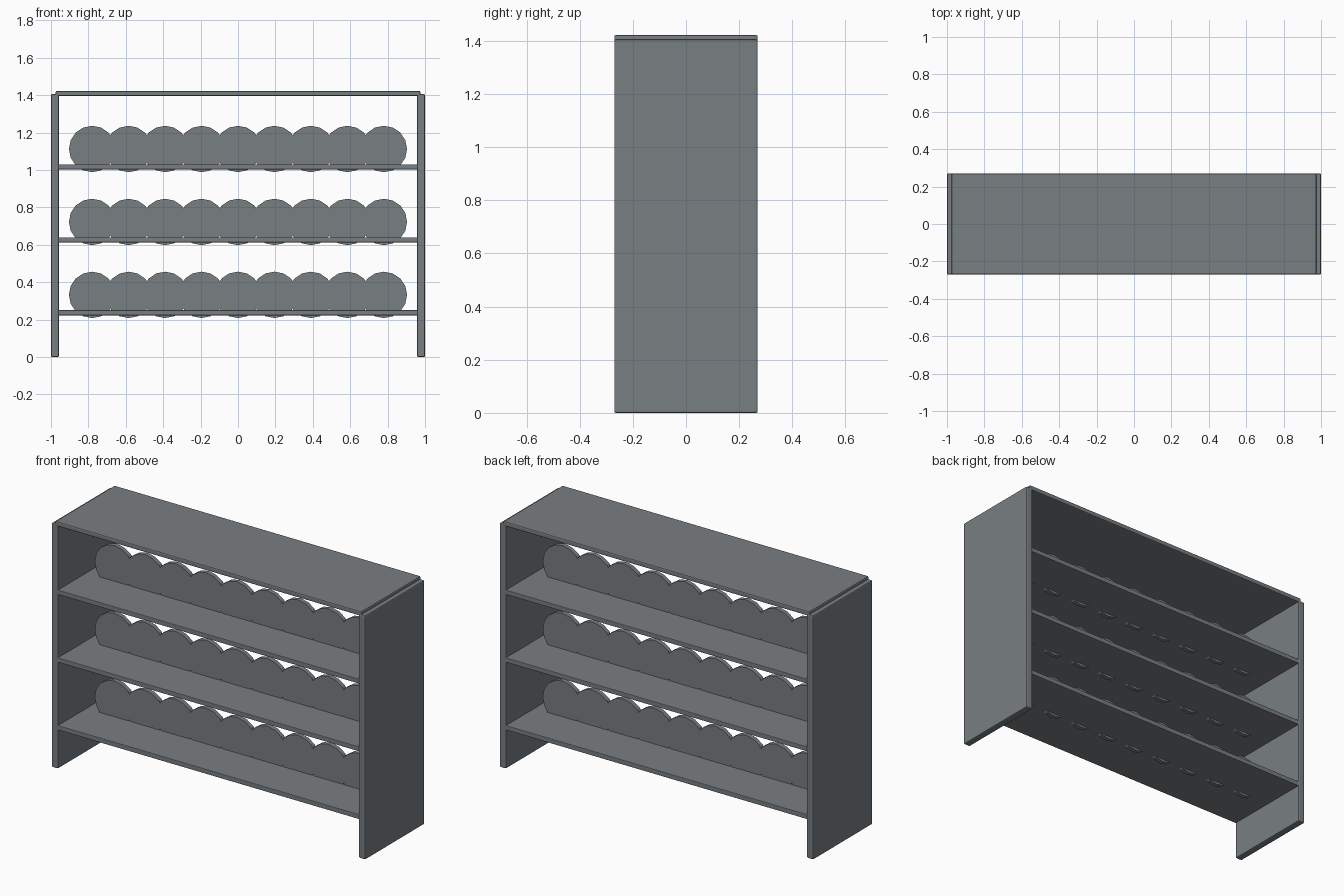
import bpy
import bmesh
import math
from mathutils import Matrix

if "Cube" in bpy.data.objects:
    bpy.data.objects.remove(bpy.data.objects["Cube"])

grey = bpy.data.materials.new("slate_grey")
grey.diffuse_color = (0.19, 0.21, 0.225, 1)
grey.use_nodes = True
grey.node_tree.nodes["Principled BSDF"].inputs["Base Color"].default_value = grey.diffuse_color


def finish(name, bm, bevel=0.0):
    mesh = bpy.data.meshes.new(name)
    bm.to_mesh(mesh)
    bm.free()
    mesh.materials.append(grey)
    obj = bpy.data.objects.new(name, mesh)
    bpy.context.collection.objects.link(obj)
    if bevel:
        mod = obj.modifiers.new("edge_bevel", "BEVEL")
        mod.width = bevel
        mod.segments = 2
    return obj


def board(name, x0, x1, z0, z1, depth=0.54, bevel=0.006):
    bm = bmesh.new()
    size = Matrix.Diagonal((x1 - x0, depth, z1 - z0, 1))
    place = Matrix.Translation(((x0 + x1) / 2, 0, (z0 + z1) / 2))
    bmesh.ops.create_cube(bm, size=1, matrix=place @ size)
    return finish(name, bm, bevel)


def disc(name, x, z, radius=0.124, thickness=0.025):
    bm = bmesh.new()
    place = Matrix.Translation((x, 0, z)) @ Matrix.Rotation(math.pi / 2, 4, "X")
    bmesh.ops.create_cone(bm, cap_ends=True, segments=16, radius1=radius,
                          radius2=radius, depth=thickness, matrix=place)
    return finish(name, bm)


# Side panels and top board
board("left_panel", -1.0, -0.958, 0, 1.405)
board("right_panel", 0.958, 1.0, 0, 1.405)
board("top_board", -0.975, 0.975, 1.395, 1.422)

# Shelves, each with a scalloped row of overlapping upright discs
for row in range(3):
    z = 0.223 + 0.39 * row
    board(f"shelf_{row + 1}", -0.96, 0.96, z, z + 0.027, bevel=0.003)
    for col in range(9):
        disc(f"divider_disc_{row + 1}_{col + 1}", (col - 4) * 0.195, z + 0.109)
